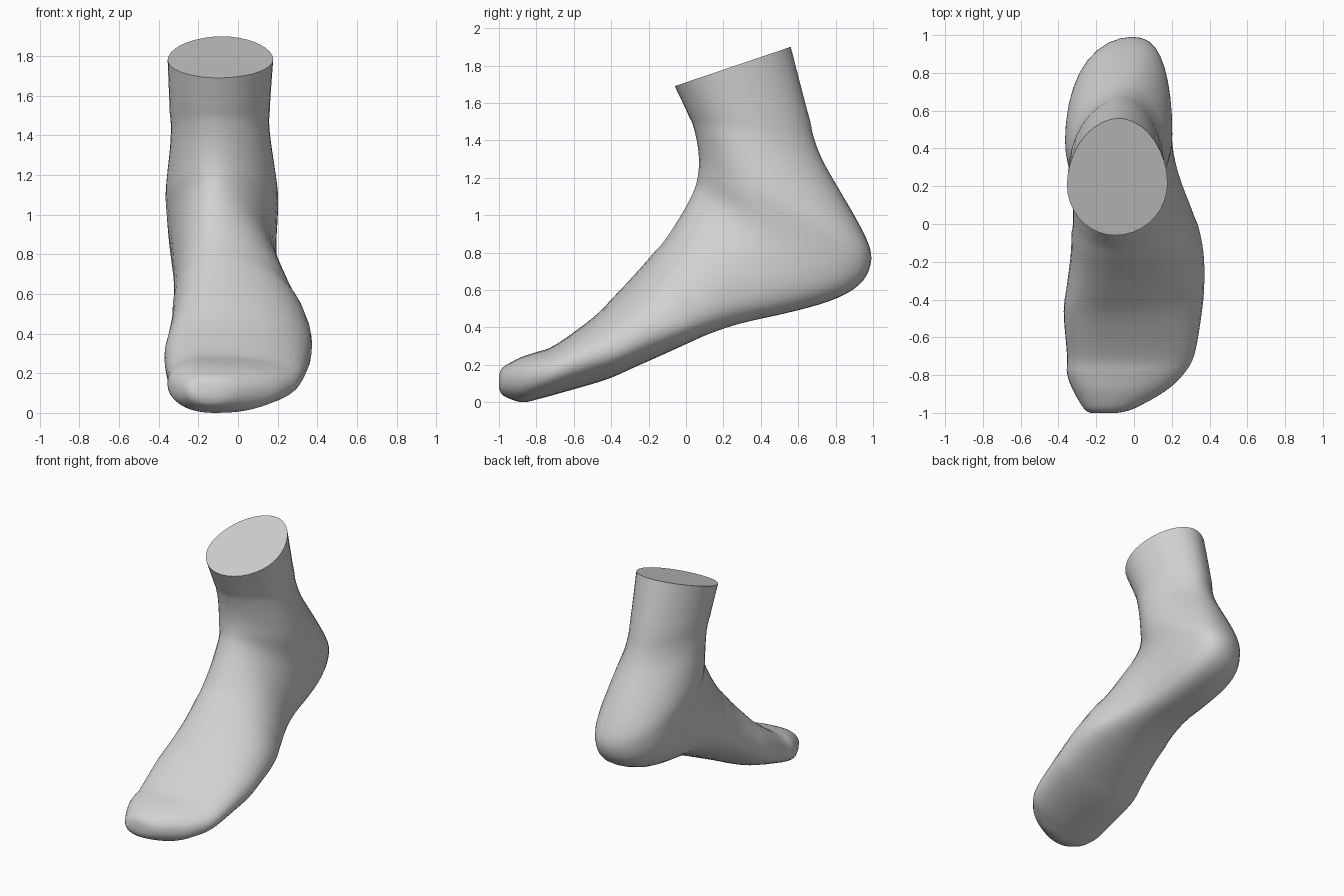
import bpy, bmesh, math

if "Cube" in bpy.data.objects:
    bpy.data.objects.remove(bpy.data.objects["Cube"])

SIDES, STEPS = 36, 4

# Cross-sections swept from toe tip, round the heel, up to the ankle cut:
# upper/front point (y, z), lower/back point (y, z), inner x, outer x
SECTIONS = [
    (-1.00, .135, -1.00, .075, -.23, -.09),
    (-.98, .185, -.975, .035, -.265, .00),
    (-.89, .237, -.88, .00, -.32, .165),
    (-.80, .268, -.79, .017, -.354, .262),
    (-.70, .306, -.68, .047, -.355, .32),
    (-.50, .45, -.43, .12, -.372, .36),
    (-.38, .57, -.28, .185, -.355, .372),
    (-.25, .71, -.10, .265, -.335, .367),
    (-.14, .84, .08, .345, -.33, .33),
    (-.055, .97, .28, .415, -.33, .265),
    (.005, 1.075, .50, .462, -.337, .217),
    (.04, 1.155, .78, .535, -.347, .20),
    (.053, 1.21, .94, .622, -.36, .20),
    (.06, 1.26, 1.00, .73, -.37, .207),
    (.06, 1.315, .985, .86, -.372, .208),
    (.054, 1.38, .82, 1.15, -.355, .185),
    (.042, 1.44, .73, 1.31, -.346, .17),
    (.015, 1.53, .665, 1.50, -.345, .16),
    (-.06, 1.69, .56, 1.90, -.355, .178),
]

# Shape controls along the sweep: {section index: value}
WIDEST_IN = {0: .5, 4: .5, 7: .6, 9: .6, 11: .48, 13: .38, 16: .42, 18: .43}
WIDEST_OUT = {0: .5, 4: .5, 6: .65, 8: .75, 10: .62, 13: .4, 18: .45}
ROUND_TOP_IN = {0: 2.2, 4: 2.4, 7: 2.1, 13: 1.9, 18: 2.0}
ROUND_TOP_OUT = {0: 2.2, 4: 2.2, 7: 1.75, 13: 1.75, 18: 2.0}
ROUND_LOW_IN = {0: 2.2, 4: 2.4, 7: 1.65, 9: 1.75, 11: 2.6, 14: 2.1, 16: 1.75, 18: 1.9}
ROUND_LOW_OUT = {0: 2.2, 4: 2.3, 7: 2.5, 11: 2.9, 13: 2.6, 16: 1.8, 18: 1.9}
RIDGE_TOP = {0: -.15, 4: -.15, 9: -.12, 18: -.10}
RIDGE_LOW = {0: -.15, 4: -.08, 8: .06, 11: -.02, 13: .0, 16: -.05, 18: -.08}


def control(keys, s):
    ks = sorted(keys)
    for a, b in zip(ks, ks[1:]):
        if s <= b:
            f = (s - a) / (b - a)
            f = f * f * (3 - 2 * f)
            return keys[a] + (keys[b] - keys[a]) * f
    return keys[ks[-1]]


def section(s):
    """Catmull-Rom blend of the section list."""
    n = len(SECTIONS) - 1
    i = min(int(s), n - 1)
    t = s - i
    p0, p1, p2, p3 = (SECTIONS[max(0, min(n, i + k))] for k in (-1, 0, 1, 2))
    return [.5 * (2 * b + (c - a) * t + (2 * a - 5 * b + 4 * c - d) * t * t
                  + (3 * b - a - 3 * c + d) * t ** 3)
            for a, b, c, d in zip(p0, p1, p2, p3)]


def ring_points(s):
    ay, az, by, bz, x_in, x_out = section(s)
    points = []
    for k in range(SIDES):
        ang = 2 * math.pi * k / SIDES
        co, si = math.cos(ang), math.sin(ang)
        outer, top = si >= 0, co >= 0
        w = control(WIDEST_OUT if outer else WIDEST_IN, s)
        if top:
            e = control(ROUND_TOP_OUT if outer else ROUND_TOP_IN, s)
        else:
            e = control(ROUND_LOW_OUT if outer else ROUND_LOW_IN, s)
        along = abs(co) ** (2 / e)
        across = abs(si) ** (2 / e)
        t = w * (1 - along) if top else w + (1 - w) * along
        mid = control(RIDGE_TOP, s) * (1 - t) + control(RIDGE_LOW, s) * t
        x = mid + across * ((x_out if outer else x_in) - mid)
        points.append((x, ay + (by - ay) * t, az + (bz - az) * t))
    return points


# Foot skin
bm = bmesh.new()
count = (len(SECTIONS) - 1) * STEPS + 1
rings = [[bm.verts.new(p) for p in ring_points(i / STEPS)] for i in range(count)]
for r0, r1 in zip(rings, rings[1:]):
    for k in range(SIDES):
        j = (k + 1) % SIDES
        bm.faces.new((r0[k], r0[j], r1[j], r1[k]))
bm.faces.new(rings[0])

# Even out the skin where the sections fan round the ankle
fan = [v for r in rings[8 * STEPS:17 * STEPS] for v in r]
for _ in range(6):
    bmesh.ops.smooth_vert(bm, verts=fan, factor=.5, use_axis_x=True,
                          use_axis_y=True, use_axis_z=True)
for f in bm.faces:
    f.smooth = True

# Flat cut above the ankle
cap = bm.faces.new(rings[-1])
cap.smooth = False
for e in cap.edges:
    e.smooth = False
bmesh.ops.recalc_face_normals(bm, faces=bm.faces)

# Rest the sole on the ground
low = min(v.co.z for v in bm.verts)
bmesh.ops.translate(bm, verts=bm.verts, vec=(0, 0, -low))

mesh = bpy.data.meshes.new("foot")
bm.to_mesh(mesh)
bm.free()
grey = bpy.data.materials.new("light grey")
grey.diffuse_color = (.64, .64, .64, 1)
grey.use_nodes = True
grey.node_tree.nodes["Principled BSDF"].inputs["Base Color"].default_value = grey.diffuse_color
mesh.materials.append(grey)
foot = bpy.data.objects.new("foot", mesh)
bpy.context.collection.objects.link(foot)
